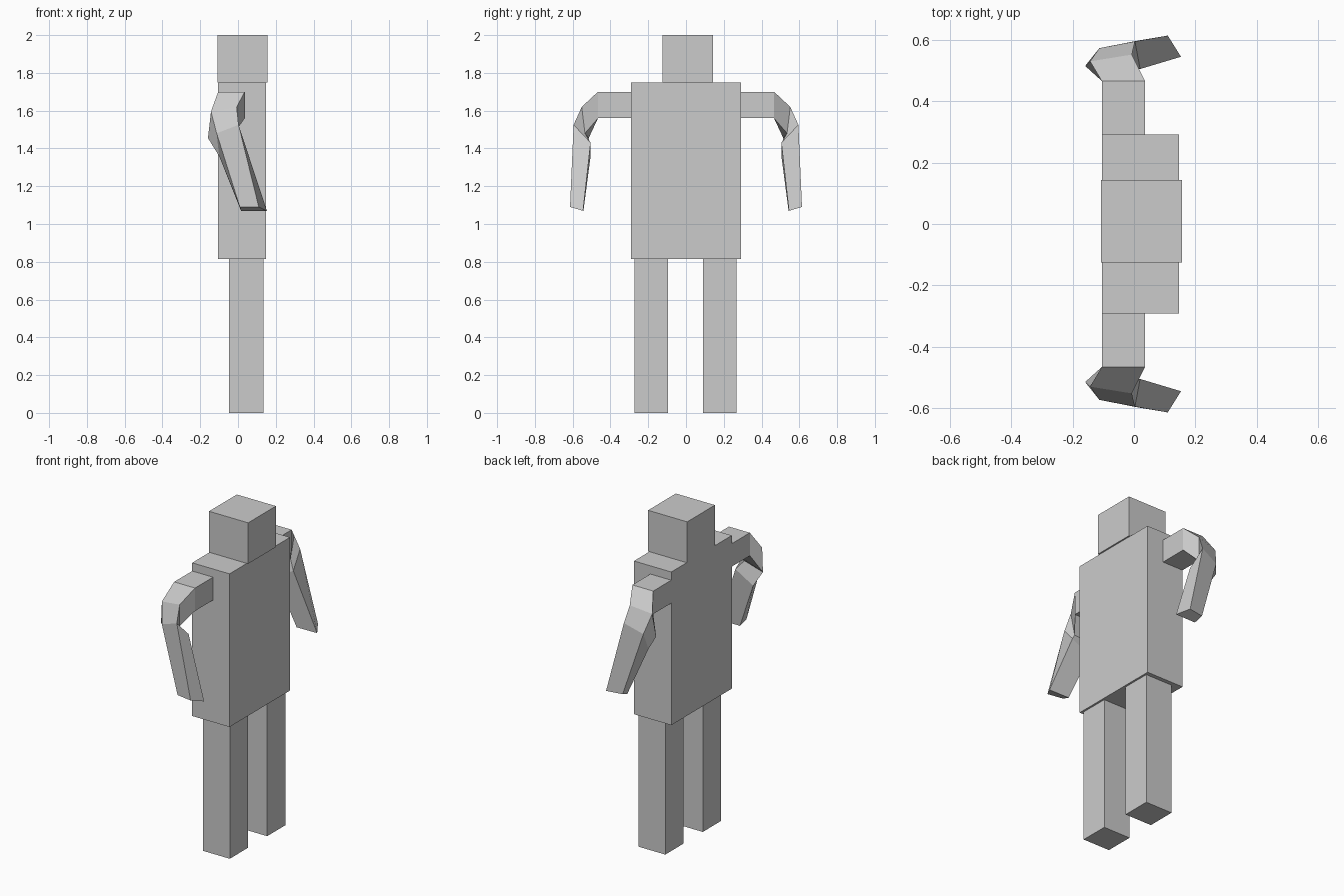
import bpy, bmesh

if "Cube" in bpy.data.objects:
    bpy.data.objects.remove(bpy.data.objects["Cube"])


def mesh_object(name, bm):
    bmesh.ops.recalc_face_normals(bm, faces=bm.faces)
    me = bpy.data.meshes.new(name)
    bm.to_mesh(me)
    bm.free()
    ob = bpy.data.objects.new(name, me)
    bpy.context.collection.objects.link(ob)
    return ob


def box(name, x, y, z):
    bm = bmesh.new()
    bmesh.ops.create_cube(bm, size=1)
    for v in bm.verts:
        v.co = [(lo + hi) / 2 + c * (hi - lo) for c, (lo, hi) in zip(v.co, (x, y, z))]
    return mesh_object(name, bm)


def loft(name, rings, side):
    bm = bmesh.new()
    loops = [[bm.verts.new((x, side * y, z)) for x, y, z in r] for r in rings]
    for a, b in zip(loops, loops[1:]):
        for i in range(4):
            j = (i + 1) % 4
            bm.faces.new((a[i], a[j], b[j], b[i]))
    bm.faces.new(loops[0])
    bm.faces.new(loops[-1])
    return mesh_object(name, bm)


# Head and torso
box("head", (-0.108, 0.156), (-0.125, 0.143), (1.75, 2.0))
box("torso", (-0.105, 0.147), (-0.292, 0.292), (0.815, 1.75))

# Legs
box("leg_right", (-0.047, 0.135), (-0.272, -0.095), (0, 0.815))
box("leg_left", (-0.047, 0.135), (0.089, 0.267), (0, 0.815))

# Bent arm sections: shoulder, upper arm, two elbow rings, hand
arm = [
    [(-.105, .292, 1.70), (.036, .292, 1.70), (.036, .292, 1.56), (-.105, .292, 1.56)],
    [(-.105, .466, 1.70), (.036, .466, 1.70), (.036, .466, 1.56), (-.105, .466, 1.56)],
    [(-.143, .530, 1.595), (-.007, .552, 1.62), (-.02, .535, 1.48), (-.159, .515, 1.455)],
    [(-.113, .573, 1.48), (.003, .595, 1.525), (.02, .505, 1.43), (-.10, .505, 1.36)],
    [(.01, .597, 1.09), (.11, .614, 1.09), (.153, .545, 1.07), (.016, .543, 1.07)],
]
for label, side in (("left", 1), ("right", -1)):
    loft("arm_" + label, arm, side)
